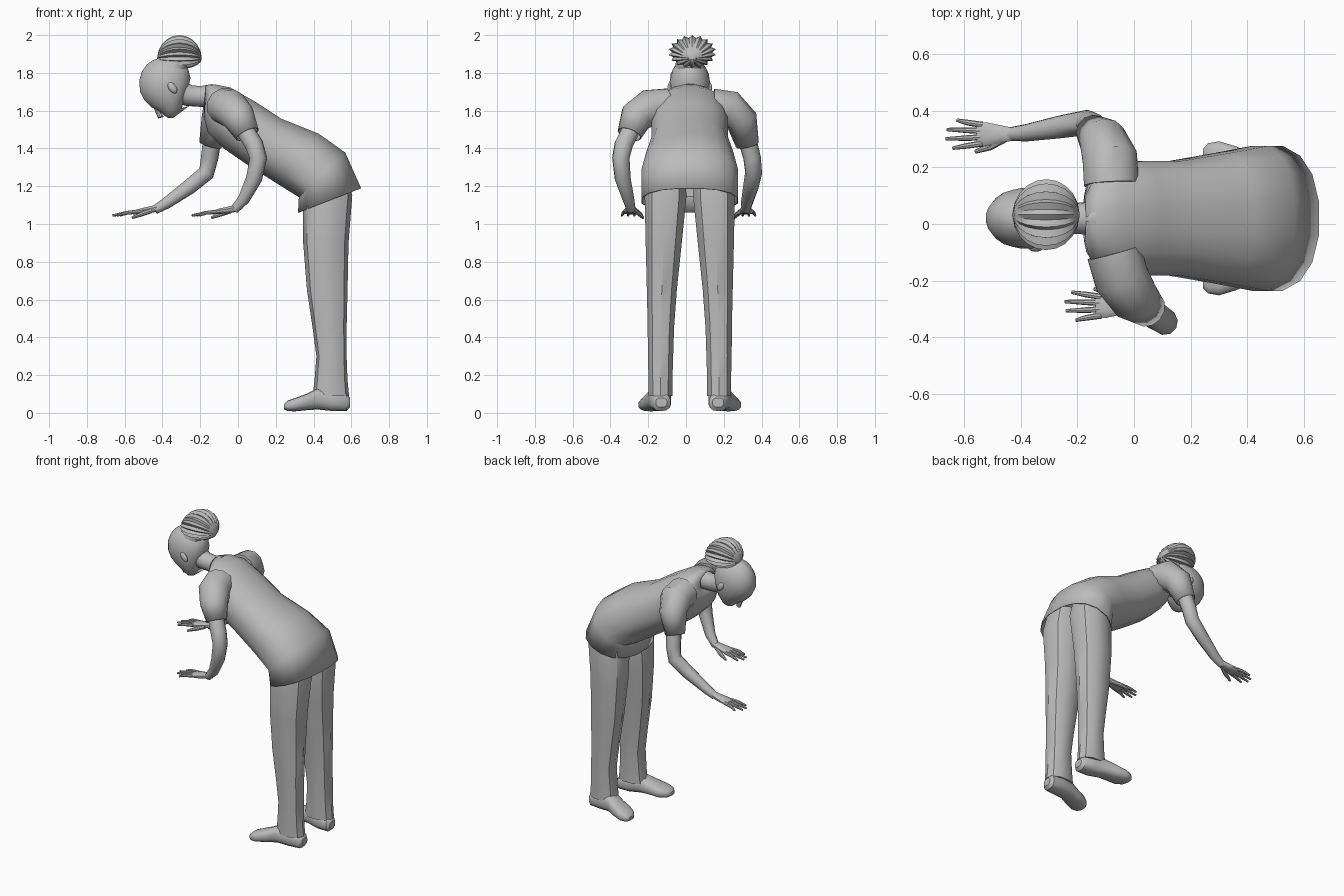
import bpy, bmesh, math
from mathutils import Vector

cube = bpy.data.objects.get("Cube")
if cube:
    bpy.data.objects.remove(cube, do_unlink=True)

MID = 0.02  # body centre line in y
grey = bpy.data.materials.new("plain_grey")
grey.use_nodes = True
grey.diffuse_color = (0.5, 0.5, 0.5, 1)
grey.node_tree.nodes["Principled BSDF"].inputs["Base Color"].default_value = (0.5, 0.5, 0.5, 1)
parts = []


def finish(name, bm, wall=0):
    bmesh.ops.recalc_face_normals(bm, faces=bm.faces)
    mesh = bpy.data.meshes.new(name)
    bm.to_mesh(mesh)
    bm.free()
    mesh.materials.append(grey)
    obj = bpy.data.objects.new(name, mesh)
    bpy.context.collection.objects.link(obj)
    if wall:
        mod = obj.modifiers.new("wall", 'SOLIDIFY')
        mod.thickness = wall
        mod.offset = -1
    parts.append(obj)
    return obj


def skin(name, rings, caps=(True, True), wall=0):
    """Bridge equal rings of points into one surface."""
    bm = bmesh.new()
    loops = [[bm.verts.new(p) for p in ring] for ring in rings]
    n = len(loops[0])
    for a, b in zip(loops, loops[1:]):
        for i in range(n):
            j = (i + 1) % n
            bm.faces.new((a[i], a[j], b[j], b[i]))
    for use, loop in zip(caps, (loops[0], loops[-1])):
        if use:
            bm.faces.new(loop)
    return finish(name, bm, wall)


def oval(top, bottom, y, w, n, power=1.0):
    """Ring spanning two (x, z) points and a half width in y."""
    a, b = Vector((top[0], y, top[1])), Vector((bottom[0], y, bottom[1]))
    c, d = (a + b) / 2, (a - b) / 2
    ring = []
    for i in range(n):
        t = 2 * math.pi * (i + 0.5) / n
        s, k = math.sin(t), math.cos(t)
        s = math.copysign(abs(s) ** power, s)
        k = math.copysign(abs(k) ** power, k)
        ring.append(c + d * s + Vector((0, w * k, 0)))
    return ring


def tube(name, path, n=10, caps=(True, True), wall=0):
    """Round tube along (x, y, z, radius) stations."""
    pts = [Vector(p[:3]) for p in path]
    rings, old, side = [], None, None
    for i, p in enumerate(pts):
        t = (pts[min(i + 1, len(pts) - 1)] - pts[max(i - 1, 0)]).normalized()
        side = t.orthogonal().normalized() if old is None else old.rotation_difference(t) @ side
        up, old = t.cross(side), t
        angles = [2 * math.pi * k / n for k in range(n)]
        rings.append([p + path[i][3] * (side * math.cos(a) + up * math.sin(a)) for a in angles])
    return skin(name, rings, caps, wall)


# shirt body, open at the hem
shirt = [((-.17, 1.735), (-.18, 1.63), .075), ((-.12, 1.74), (-.18, 1.56), .14),
         ((-.04, 1.725), (-.16, 1.48), .195), ((.1, 1.645), (-.08, 1.40), .205),
         ((.23, 1.56), (.05, 1.31), .205), ((.43, 1.48), (.2, 1.215), .235),
         ((.57, 1.38), (.32, 1.14), .26), ((.655, 1.19), (.315, 1.06), .26)]
skin("shirt", [oval(a, b, MID, w, 16, .88) for a, b, w in shirt], (False, False), .006)

# neck
tube("neck", [(-.13, MID, 1.68, .062), (-.2, MID, 1.675, .055), (-.26, MID, 1.68, .057), (-.33, MID, 1.71, .07)], 14)

# head, sliced from crown to chin along a tilted axis: (height, front, back, half width)
centre, up, fwd = Vector((-.38, 1.74)), Vector((-.6, .8)), Vector((-.8, -.6))
slices = [(.145, .02, .02, .015), (.13, .065, .065, .05), (.1, .105, .105, .08), (.05, .137, .137, .102),
          (0, .145, .145, .108), (-.05, .137, .125, .103), (-.09, .118, .08, .093),
          (-.125, .108, .03, .075), (-.15, .1, -.01, .055), (-.165, .08, .03, .03)]
skin("head", [oval(centre + up * h + fwd * f, centre + up * h - fwd * b, MID, w, 20) for h, f, b, w in slices])
bridge, tip = centre - up * .06 + fwd * .12, centre - up * .118 + fwd * .128
tube("nose", [(bridge.x, MID, bridge.y, .008), (tip.x, MID, tip.y, .015), (tip.x + .012, MID, tip.y + .008, .012)], 8)

# ears
for side, label in ((-1, "left"), (1, "right")):
    bm = bmesh.new()
    bmesh.ops.create_uvsphere(bm, u_segments=12, v_segments=8, radius=1)
    for v in bm.verts:
        p = centre + up * (.034 * v.co.z - .035) + fwd * (.02 * v.co.x - .015)
        v.co = (p.x, MID + side * .104 + .014 * v.co.y, p.y)
    finish(label + "_ear", bm)

# hair bun of ridged locks gathered at both ends
LOCKS = 18
bun = []
for i in range(11):
    a = math.pi * (i + .15) / 10.3
    ring = []
    for k in range(LOCKS * 2):
        t = math.pi * k / LOCKS
        r = math.sin(a) * (1.0 if k % 2 else .84)
        ring.append((-.31 - .118 * math.cos(a), .033 + .127 * r * math.cos(t),
                     1.875 + .035 * math.sin(a) + .09 * r * math.sin(t)))
    bun.append(ring)
skin("hair_bun", bun)
tube("hair_tie", [(-.35, MID, 1.82, .08), (-.325, MID, 1.875, .07)], 16)

# trousers and shoes: both sides share one outline
legs = [(1.28, .40, .57, .125, .1), (1.15, .345, .605, .128, .116), (.9, .345, .585, .138, .1),
        (.65, .365, .58, .148, .083), (.45, .395, .575, .153, .073), (.3, .415, .575, .155, .07),
        (.17, .405, .58, .155, .066), (.09, .395, .588, .155, .066)]
shoe = [(.592, .08, .03, .15, .03), (.575, .1, .01, .15, .048), (.5, .12, .01, .155, .058),
        (.42, .13, .018, .17, .058), (.36, .1, .014, .19, .065), (.3, .078, .008, .205, .068),
        (.262, .065, .01, .214, .052), (.243, .045, .02, .218, .028)]
for side, label in ((-1, "left"), (1, "right")):
    skin(label + "_trouser_leg", [oval((b, z), (f, z), MID + side * y, w, 10, .9) for z, f, b, y, w in legs])
    skin(label + "_shoe", [oval((x, t), (x, b), MID + side * y, w, 14, .75) for x, t, b, y, w in shoe])

# arms: sleeve, bare arm and hand on each side
sleeves = {"left": [(-.07, -.1, 1.62, .1), (-.045, -.19, 1.615, .1), (.005, -.265, 1.565, .088), (.05, -.3, 1.475, .066)],
           "right": [(-.08, .14, 1.62, .1), (-.085, .23, 1.61, .1), (-.11, .295, 1.55, .085), (-.145, .325, 1.42, .062)]}
arms = {"left": [(.01, -.27, 1.54, .05), (.085, -.33, 1.42, .05), (.108, -.345, 1.35, .047), (.085, -.335, 1.24, .043),
                 (.03, -.305, 1.13, .032), (-.02, -.29, 1.075, .024)],
        "right": [(-.13, .31, 1.5, .05), (-.15, .35, 1.35, .047), (-.168, .358, 1.27, .045), (-.26, .343, 1.195, .041),
                  (-.38, .322, 1.11, .031), (-.44, .317, 1.075, .024)]}
for label, inward in (("left", 1), ("right", -1)):
    tube(label + "_sleeve", sleeves[label], 12, (True, False), .005)
    tube(label + "_arm", arms[label], 10)
    x, y, z, _ = arms[label][-1]

    palm = [(.02, .01, .02, .022), (-.03, .0, .018, .032), (-.08, -.008, .015, .043), (-.115, -.014, .01, .04)]
    skin(label + "_palm", [oval((x + dx, z + dz + t), (x + dx, z + dz - t), y, w, 12, .85) for dx, dz, t, w in palm])
    for k, reach in enumerate((.2, .225, .22, .185)):
        off = inward * (.033 - .022 * k)
        tube(f"{label}_finger_{k + 1}",
             [(x - .095, y + off, z - .01, .011), (x - .15, y + off * 1.25, z - .016, .01),
              (x - reach, y + off * 1.5, z - .03, .006)], 8)
    tube(label + "_thumb", [(x - .02, y + inward * .018, z - .004, .014), (x - .07, y + inward * .045, z - .022, .013),
                            (x - .12, y + inward * .062, z - .042, .007)], 8)

# smooth shading with sharp creases
bpy.ops.object.select_all(action='DESELECT')
for obj in parts:
    obj.select_set(True)
bpy.context.view_layer.objects.active = parts[0]
bpy.ops.object.shade_smooth_by_angle(angle=math.radians(38))
